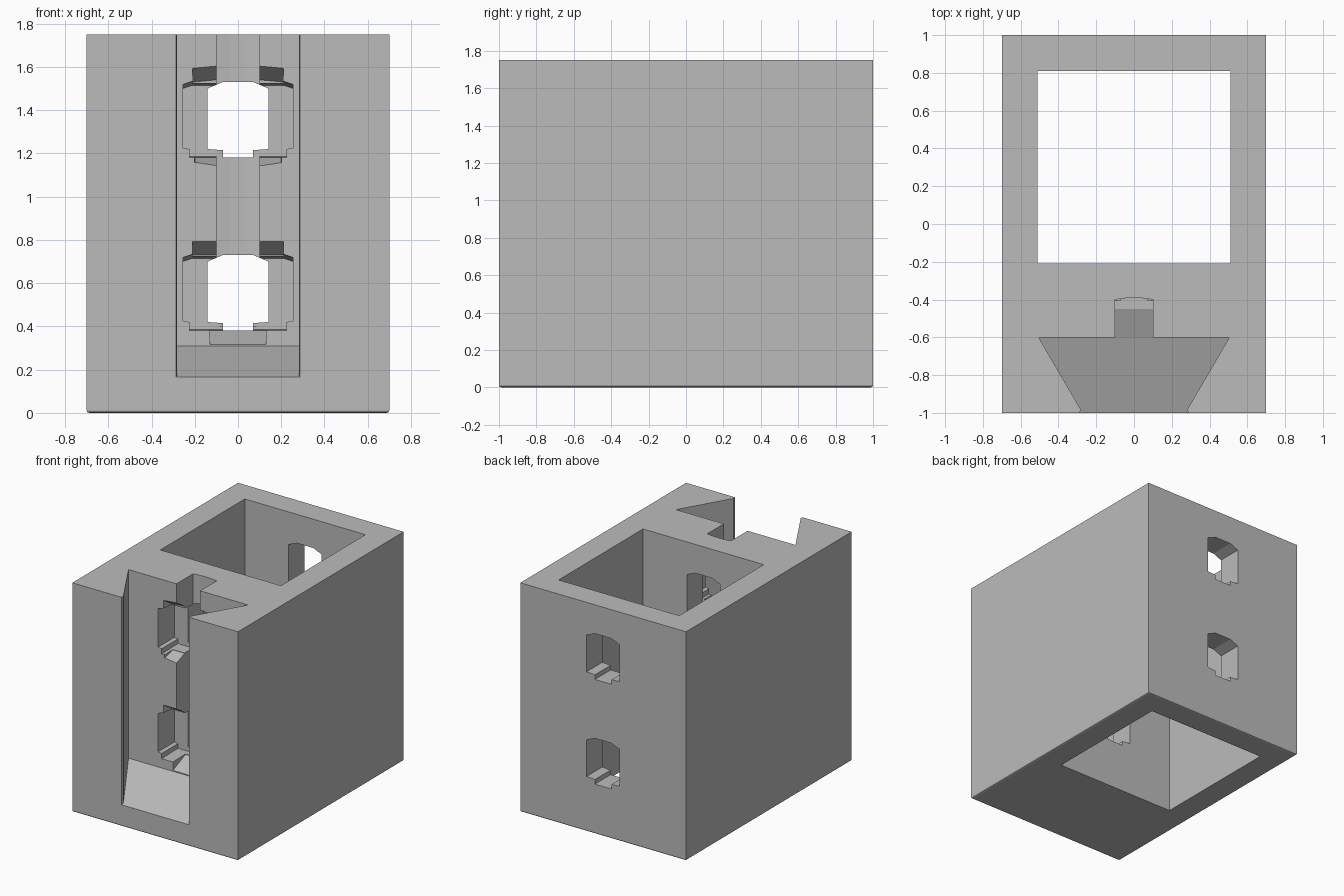
import bpy
import bmesh

if "Cube" in bpy.data.objects:
    bpy.data.objects.remove(bpy.data.objects["Cube"])

grey = bpy.data.materials.new("plain grey")
grey.use_nodes = True
colour = (0.5, 0.5, 0.5, 1)
grey.diffuse_color = colour
grey.node_tree.nodes["Principled BSDF"].inputs["Base Color"].default_value = colour


def loft(name, start, end):
    """Solid between two matching loops of points."""
    bm = bmesh.new()
    a = [bm.verts.new(p) for p in start]
    b = [bm.verts.new(p) for p in end]
    bm.faces.new(a)
    bm.faces.new(b)
    n = len(a)
    for i in range(n):
        j = (i + 1) % n
        bm.faces.new((a[i], a[j], b[j], b[i]))
    bmesh.ops.recalc_face_normals(bm, faces=bm.faces)
    mesh = bpy.data.meshes.new(name)
    bm.to_mesh(mesh)
    bm.free()
    mesh.materials.append(grey)
    obj = bpy.data.objects.new(name, mesh)
    bpy.context.collection.objects.link(obj)
    return obj


def upright(name, outline, z0, z1):
    return loft(name, [(x, y, z0) for x, y in outline], [(x, y, z1) for x, y in outline])


def through(name, front, back, y0, y1):
    return loft(name, [(x, y0, z) for x, z in front], [(x, y1, z) for x, z in back])


def mirrored(half):
    """Close a right-hand outline with its mirror image."""
    return half + [(-x, v) for x, v in reversed(half)]


def rect(w, lo, hi):
    return mirrored([(w, lo), (w, hi)])


# Block with a small bevel around its foot
body = upright("holder_body", rect(0.7, -1, 1), 0, 1.75)
bm = bmesh.new()
bm.from_mesh(body.data)
foot = [e for e in bm.edges if all(v.co.z < 0.01 for v in e.verts)]
bmesh.ops.bevel(bm, geom=foot, offset=0.012, segments=2, profile=0.5, affect='EDGES')
bm.to_mesh(body.data)
bm.free()

cutters = [upright("inner_shaft", rect(0.51, -0.21, 0.81), -0.1, 1.9)]

# Dovetail channel with a floor that rises towards the back
tail = mirrored([(0.29, -1.02), (0.283, -0.98), (0.505, -0.6)])
floor = [(x, y, 0.165 + (y + 1) * 0.36) for x, y in tail]
cutters.append(loft("dovetail_channel", floor, [(x, y, 1.9) for x, y in tail]))

# Upright groove behind the channel, and its foot pocket
cutters.append(upright("back_groove", mirrored([(0.1, -0.65), (0.1, -0.4), (0.04, -0.392)]), 0.4, 1.9))
cutters.append(through("foot_pocket", rect(0.13, 0.312, 0.5), rect(0.13, 0.38, 0.5), -0.61, -0.45))

# Two stepped openings, each running through to the rear wall
for label, z in (("lower", 0.4), ("upper", 1.2)):
    cutters.append(through(label + "_entry",
                           mirrored([(0.1, z - 0.06), (0.2, z - 0.045), (0.21, z + 0.4), (0.1, z + 0.41)]),
                           mirrored([(0.1, z - 0.02), (0.2, z - 0.02), (0.21, z + 0.33), (0.1, z + 0.34)]),
                           -0.61, -0.5) if label == "upper" else
                   through(label + "_entry", rect(0.21, z, z + 0.4), rect(0.21, z, z + 0.33), -0.61, -0.5))
    cutters.append(through(label + "_pocket",
                           mirrored([(0.225, z - 0.02), (0.225, z + 0.02), (0.255, z + 0.025), (0.255, z + 0.32), (0.21, z + 0.335)]),
                           mirrored([(0.225, z - 0.015), (0.225, z + 0.02), (0.255, z + 0.025), (0.255, z + 0.3), (0.21, z + 0.315)]),
                           -0.615, -0.405))
    hole = mirrored([(0.07, z - 0.02), (0.07, z + 0.015), (0.14, z + 0.02), (0.14, z + 0.3), (0.07, z + 0.33)])
    cutters.append(through(label + "_hole", hole, hole, -0.5, 1.1))

for cutter in cutters:
    mod = body.modifiers.new(cutter.name, 'BOOLEAN')
    mod.operation = 'DIFFERENCE'
    mod.solver = 'EXACT'
    mod.object = cutter

# Bake the cuts and remove the cutters
bpy.context.view_layer.update()
result = bpy.data.meshes.new_from_object(body.evaluated_get(bpy.context.evaluated_depsgraph_get()))
body.modifiers.clear()
body.data = result
for cutter in cutters:
    bpy.data.objects.remove(cutter)
